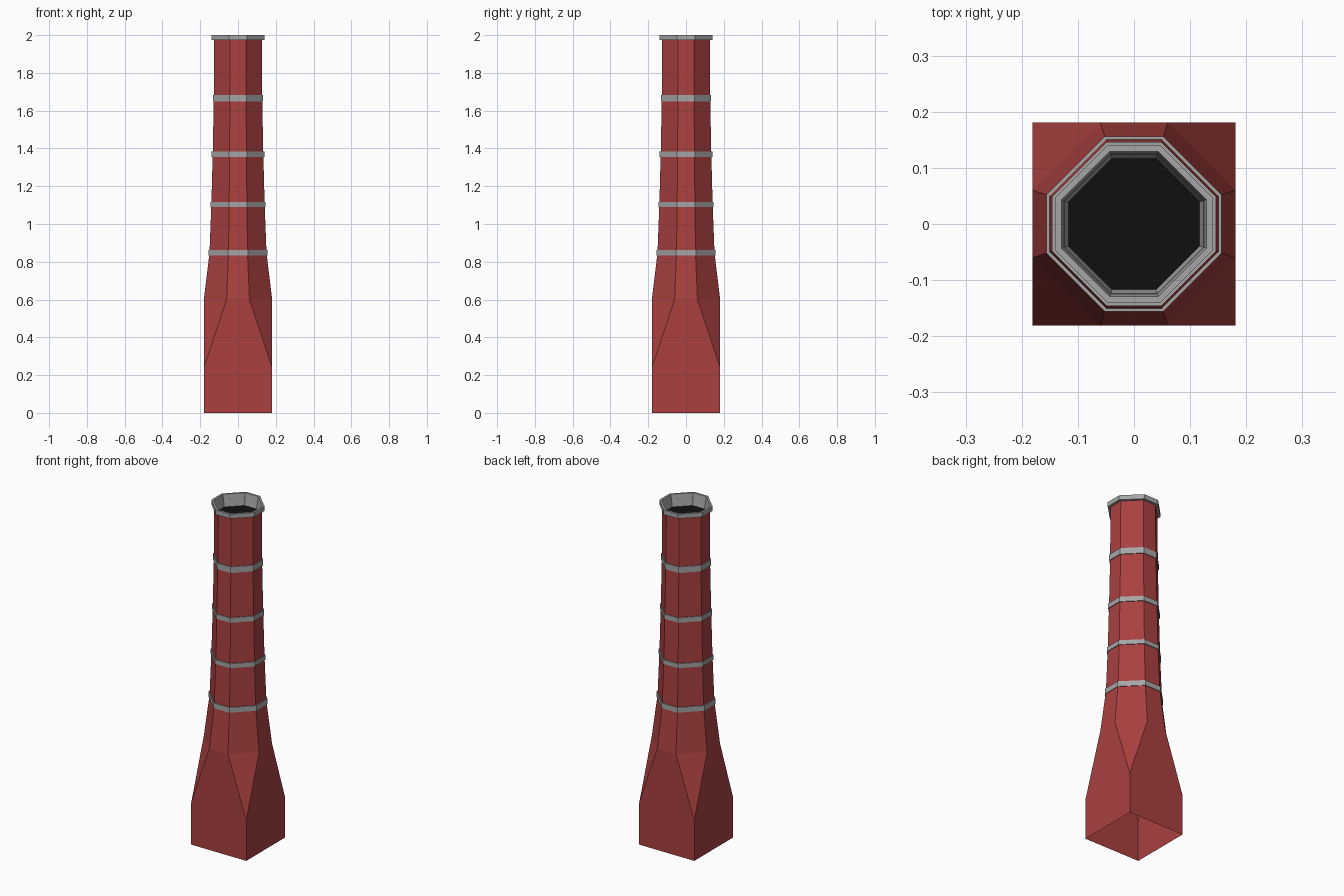
import bpy
import bmesh

cube = bpy.data.objects.get("Cube")
if cube:
    bpy.data.objects.remove(cube, do_unlink=True)


def material(name, color):
    mat = bpy.data.materials.new(name)
    mat.use_nodes = True
    mat.diffuse_color = color
    mat.node_tree.nodes["Principled BSDF"].inputs["Base Color"].default_value = color
    return mat


brick_red = material("brick red", (0.40, 0.051, 0.051, 1))
metal_grey = material("metal grey", (0.38, 0.38, 0.38, 1))
soot_black = material("soot black", (0.005, 0.005, 0.005, 1))


def ring(bm, half, z, corner=1 / 3):
    """Square outline with chamfered corners; corner=1 leaves it square."""
    a, b = half, half * corner
    outline = [(a, -b), (a, b), (b, a), (-b, a), (-a, b), (-a, -b), (-b, -a), (b, -a)]
    return [bm.verts.new((x, y, z)) for x, y in outline]


def loft(name, mat, profile, cap=False):
    """Join rings given as (half width, height[, corner ratio])."""
    bm = bmesh.new()
    rings = [ring(bm, *p) for p in profile]
    for low, high in zip(rings, rings[1:]):
        for i in range(8):
            j = (i + 1) % 8
            bm.faces.new((low[i], low[j], high[j], high[i]))
    if cap:
        bm.faces.new(rings[-1])
    bmesh.ops.remove_doubles(bm, verts=bm.verts[:], dist=0.0001)
    bmesh.ops.dissolve_limit(bm, angle_limit=0.002, verts=bm.verts[:], edges=bm.edges[:])
    mesh = bpy.data.meshes.new(name)
    bm.to_mesh(mesh)
    bm.free()
    mesh.materials.append(mat)
    obj = bpy.data.objects.new(name, mesh)
    bpy.context.collection.objects.link(obj)
    return obj


# Square foot blending into a tapering eight-sided shaft, open underneath
loft("chimney_shaft", brick_red, [
    (0.181, 0, 1), (0.181, 0.24, 1), (0.181, 0.6), (0.151, 0.845),
    (0.141, 1.105), (0.134, 1.37), (0.128, 1.665), (0.126, 1.98)])

# Bands around the shaft
bands = [(0.156, 0.832, 0.863), (0.146, 1.091, 1.117),
         (0.139, 1.356, 1.385), (0.133, 1.648, 1.684)]
for n, (half, low, high) in enumerate(bands, 1):
    inner = half - 0.012
    loft(f"band_{n}", metal_grey, [(inner, low), (half, low), (half, high), (inner, high)])

# Rim with a sloping inner lip
loft("top_rim", metal_grey, [
    (0.124, 1.973), (0.141, 1.973), (0.141, 2.0), (0.129, 2.0), (0.117, 1.93)])

# Dark floor of the flue
loft("flue_opening", soot_black, [(0.118, 1.93)], cap=True)
